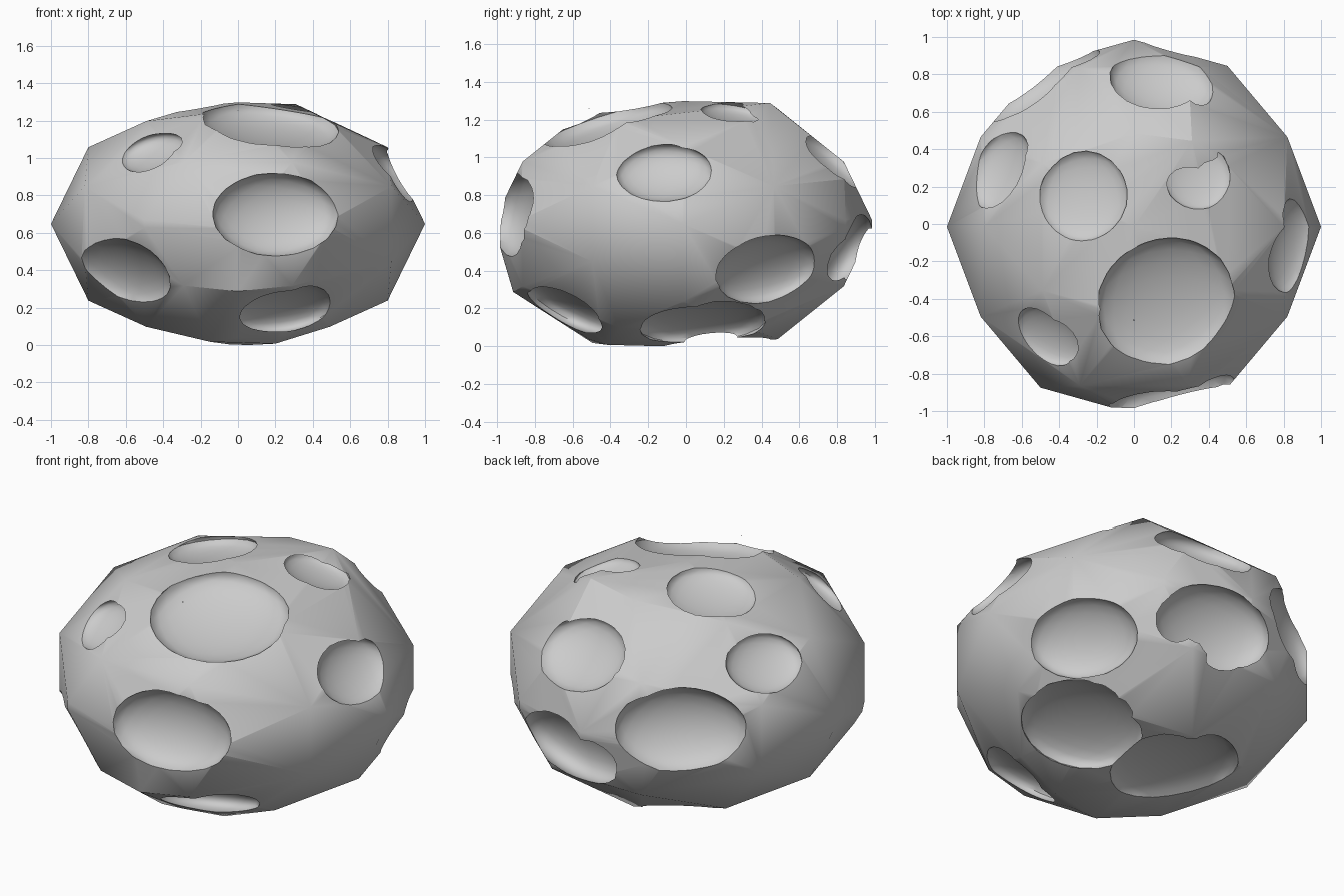
import bpy, bmesh, math
from mathutils import Vector, Matrix

if "Cube" in bpy.data.objects:
    bpy.data.objects.remove(bpy.data.objects["Cube"])

SQUASH = 0.65      # body is a round rock flattened in z about its middle
MID = 0.65

# Faceted rock body: hull of mirrored point families (x, y, z offset)
families = [(1, 0, 0), (0, 1, 0.02), (0, 0, 0.65),
            (0.82, 0.48, 0.2), (0.5, 0.86, 0.02), (0.8, 0, 0.41),
            (0.29, 0.85, 0.33), (0.49, 0.34, 0.55), (0, 0.5, 0.61)]
points = set()
for x, y, z in families:
    for sx in (-1, 1):
        for sy in (-1, 1):
            for sz in (-1, 1):
                points.add((sx * x, sy * y, MID + sz * z))
# irregular corners: high back shoulder, low front keel, flat underside
points |= {(0.31, 0.46, 1.29), (0, -0.9, 0.29), (-0.22, 0.1, 1.28),
           (-0.15, -0.48, 0.02), (0.2, -0.4, 0.01)}

bm = bmesh.new()
for p in sorted(points):
    bm.verts.new(p)
bmesh.ops.convex_hull(bm, input=bm.verts)
loose = [v for v in bm.verts if not v.link_faces]
bmesh.ops.delete(bm, geom=loose, context='VERTS')
bmesh.ops.recalc_face_normals(bm, faces=bm.faces)
mesh = bpy.data.meshes.new("asteroid")
bm.to_mesh(mesh)
bm.free()
rock = bpy.data.objects.new("asteroid", mesh)
bpy.context.collection.objects.link(rock)

# Craters: rim centre x, y, z and rim radius
craters = [
    (0.17, -0.40, 1.18, 0.365), (-0.27, 0.165, 1.24, 0.24),
    (0.33, 0.28, 1.23, 0.19), (0.15, 0.77, 1.00, 0.275),
    (-0.71, 0.30, 1.00, 0.22), (-0.45, -0.58, 1.03, 0.195),
    (0.84, -0.10, 0.92, 0.25), (0.20, -0.89, 0.70, 0.335),
    (-0.625, -0.63, 0.39, 0.32), (0.24, -0.60, 0.20, 0.27),
    (0.71, 0.44, 0.41, 0.295), (0.15, 0.84, 0.49, 0.335),
    (0.43, 0.10, 0.13, 0.335), (-0.15, 0.17, 0.05, 0.345),
    (-0.49, 0.76, 0.72, 0.35)]
DEPTH = 0.38       # bowl depth as a share of rim radius


def cut_crater(x, y, z, r):
    """Scoop a shallow bowl out of the rock, squashed like the body."""
    rim = Vector((x, y, (z - MID) / SQUASH))
    turn = rim.to_track_quat('Z', 'Y').to_matrix().to_4x4()
    r *= 1.03
    place = (Matrix.Translation((0, 0, MID)) @ Matrix.Diagonal((1, 1, SQUASH, 1))
             @ Matrix.Translation(rim) @ turn @ Matrix.Diagonal((r, r, r * DEPTH, 1)))
    bpy.ops.mesh.primitive_ico_sphere_add(subdivisions=3, radius=1)
    cutter = bpy.context.object
    cutter.name = "crater_cutter"
    cutter.data.transform(place)
    cutter.hide_render = True
    mod = rock.modifiers.new("crater", 'BOOLEAN')
    mod.operation = 'DIFFERENCE'
    mod.solver = 'EXACT'
    mod.object = cutter
    bpy.context.view_layer.objects.active = rock
    bpy.ops.object.modifier_apply(modifier=mod.name)
    bpy.data.objects.remove(cutter)


for c in craters:
    cut_crater(*c)

# Stand the rock on the ground and centre it
lo = [min(v.co[i] for v in rock.data.vertices) for i in range(3)]
hi = [max(v.co[i] for v in rock.data.vertices) for i in range(3)]
shift = Vector((-(lo[0] + hi[0]) / 2, -(lo[1] + hi[1]) / 2, -lo[2]))
for v in rock.data.vertices:
    v.co += shift

bpy.ops.object.select_all(action='DESELECT')
rock.select_set(True)
bpy.context.view_layer.objects.active = rock
bpy.ops.object.shade_smooth_by_angle(angle=math.radians(30))
